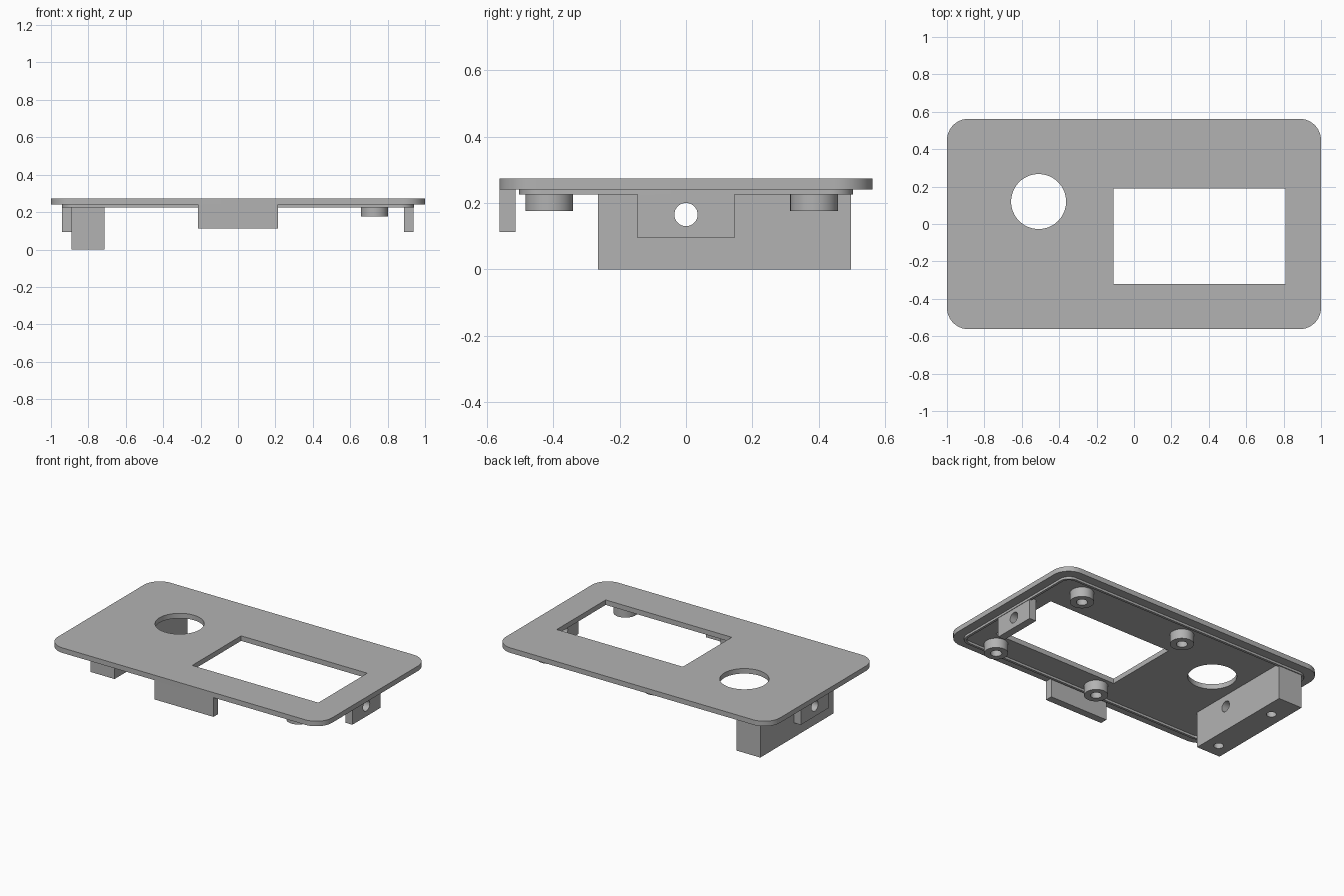
import bpy
import bmesh
import math
from mathutils import Matrix, Vector

if "Cube" in bpy.data.objects:
    bpy.data.objects.remove(bpy.data.objects["Cube"], do_unlink=True)

grey = bpy.data.materials.new("plain grey")
grey.use_nodes = True
grey.diffuse_color = (0.45, 0.45, 0.45, 1)
grey.node_tree.nodes["Principled BSDF"].inputs["Base Color"].default_value = grey.diffuse_color

PLATE_BOTTOM, PLATE_TOP = 0.24, 0.273


def make_object(name, bm):
    bmesh.ops.recalc_face_normals(bm, faces=bm.faces)
    mesh = bpy.data.meshes.new(name)
    bm.to_mesh(mesh)
    bm.free()
    mesh.materials.append(grey)
    ob = bpy.data.objects.new(name, mesh)
    bpy.context.collection.objects.link(ob)
    return ob


def box(name, x, y, z):
    """Box from (low, high) pairs on each axis."""
    bm = bmesh.new()
    bmesh.ops.create_cube(bm, size=1)
    for v in bm.verts:
        v.co = Vector(pair[0] + (c + 0.5) * (pair[1] - pair[0])
                      for pair, c in zip((x, y, z), v.co))
    return make_object(name, bm)


def cylinder(name, centre, radius, length, axis="Z", sides=64):
    bm = bmesh.new()
    turn = Matrix.Rotation(math.pi / 2, 4, "Y") if axis == "X" else Matrix()
    bmesh.ops.create_cone(bm, cap_ends=True, segments=sides, radius1=radius,
                          radius2=radius, depth=length,
                          matrix=Matrix.Translation(centre) @ turn)
    return make_object(name, bm)


def rounded_slab(name, half_x, half_y, radius, z0, z1, steps=12):
    bm = bmesh.new()
    verts = []
    for corner, (sx, sy) in enumerate([(1, 1), (-1, 1), (-1, -1), (1, -1)]):
        for i in range(steps + 1):
            a = (corner + i / steps) * math.pi / 2
            verts.append(bm.verts.new((sx * (half_x - radius) + radius * math.cos(a),
                                       sy * (half_y - radius) + radius * math.sin(a), z0)))
    base = bm.faces.new(verts)
    top = bmesh.ops.extrude_face_region(bm, geom=[base])["geom"]
    bmesh.ops.translate(bm, vec=(0, 0, z1 - z0),
                        verts=[g for g in top if isinstance(g, bmesh.types.BMVert)])
    return make_object(name, bm)


def activate(ob):
    bpy.ops.object.select_all(action="DESELECT")
    ob.select_set(True)
    bpy.context.view_layer.objects.active = ob


def cut(ob, *cutters):
    """Subtract each cutter and remove it."""
    for cutter in cutters:
        activate(ob)
        mod = ob.modifiers.new("cut", "BOOLEAN")
        mod.operation, mod.solver, mod.object = "DIFFERENCE", "EXACT", cutter
        bpy.ops.object.modifier_apply(modifier=mod.name)
        bpy.data.objects.remove(cutter, do_unlink=True)


def smooth(ob):
    activate(ob)
    bpy.ops.object.shade_smooth_by_angle(angle=math.radians(30))


def pin_hole(x):
    return cylinder("pin_cutter", (x, 0, 0.165), 0.035, 0.4, "X", 32)


# Face plate with the display window and the round opening
plate = rounded_slab("face_plate", 1, 0.5625, 0.115, PLATE_BOTTOM, PLATE_TOP)
cut(plate,
    box("window_cutter", (-0.11, 0.81), (-0.32, 0.19), (0.1, 0.4)),
    cylinder("round_cutter", (-0.51, 0.12, 0.25), 0.147, 0.3))
smooth(plate)

# Thin locating rim under the plate
rim = rounded_slab("locating_rim", 0.94, 0.503, 0.07, 0.225, PLATE_BOTTOM)
cut(rim, rounded_slab("rim_cutter", 0.924, 0.487, 0.054, 0.2, 0.26))
smooth(rim)

# Front tab, flush with the plate edge
box("front_tab", (-0.215, 0.215), (-0.5625, -0.513), (0.113, PLATE_BOTTOM))

# Side tabs with pin holes
for name, x in (("left_tab", (0.887, 0.937)), ("right_tab", (-0.94, -0.89))):
    tab = box(name, x, (-0.146, 0.146), (0.095, PLATE_BOTTOM))
    cut(tab, pin_hole(sum(x) / 2))
    smooth(tab)

# Deep mounting block with a cross hole and two screw holes below
block = box("mounting_block", (-0.89, -0.715), (-0.265, 0.497), (0, PLATE_BOTTOM))
cut(block, pin_hole(-0.8),
    *[cylinder("screw_cutter", (-0.803, y, 0), 0.03, 0.2, sides=32) for y in (-0.17, 0.32)])
smooth(block)

# Four hollow screw bosses around the window
for side, x in (("left", 0.73), ("right", -0.05)):
    for end, y in (("front", -0.412), ("back", 0.386)):
        boss = cylinder(f"{end}_{side}_boss", (x, y, 0.208), 0.072, 0.064, sides=48)
        cut(boss, cylinder("boss_cutter", (x, y, 0.2), 0.034, 0.2, sides=32))
        smooth(boss)
